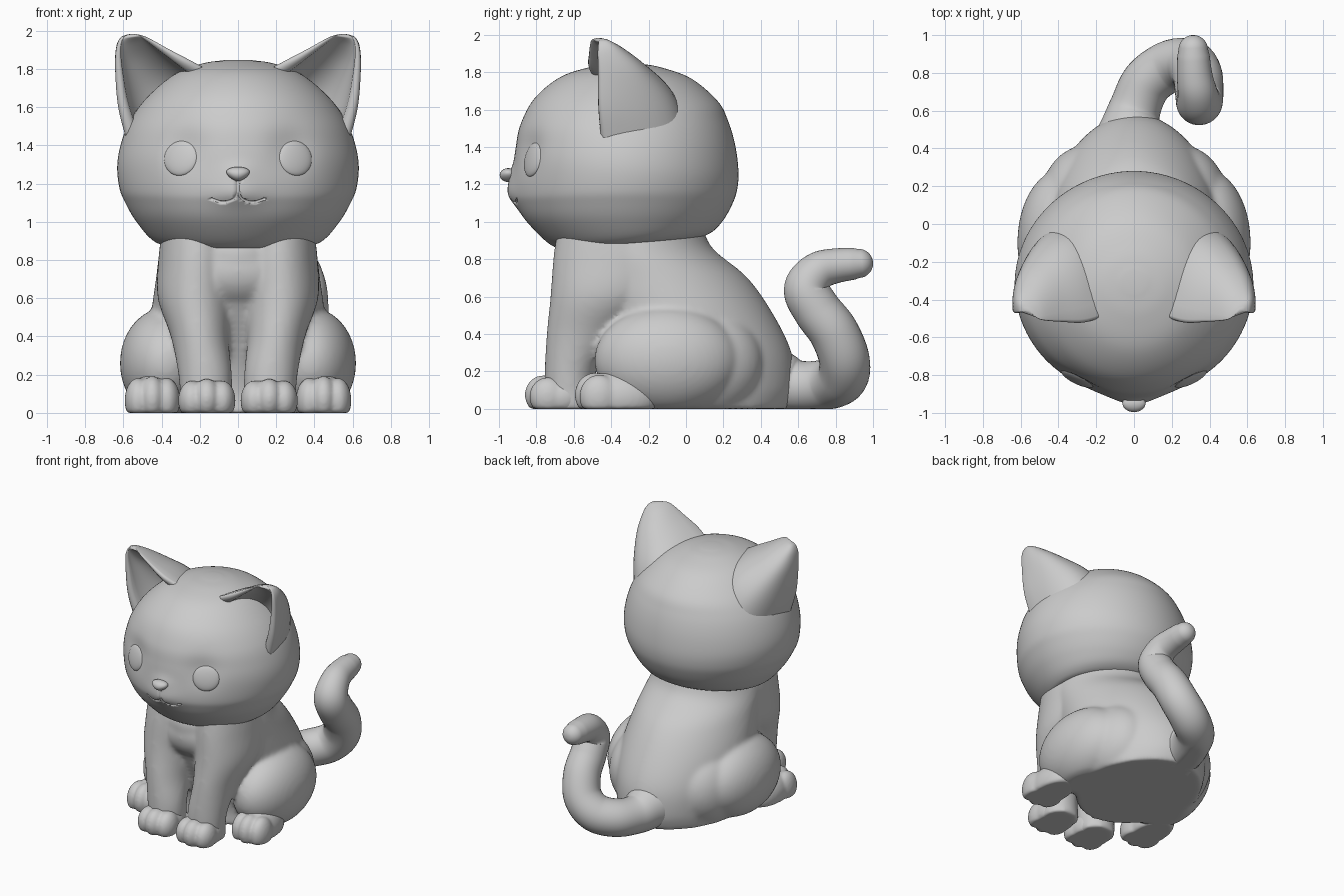
import bpy, bmesh, math
from mathutils import Vector, Matrix
from mathutils.bvhtree import BVHTree

if "Cube" in bpy.data.objects:
    bpy.data.objects.remove(bpy.data.objects["Cube"])


def spline(keys, steps):
    """Catmull-Rom interpolation through tuples of any length."""
    pts = [Vector(k) for k in keys]
    pts = [2 * pts[0] - pts[1]] + pts + [2 * pts[-1] - pts[-2]]
    out = []
    for a, b, c, d in zip(pts, pts[1:], pts[2:], pts[3:]):
        for i in range(steps):
            t = i / steps
            out.append(0.5 * (2 * b + (c - a) * t + (2 * a - 5 * b + 4 * c - d) * t * t
                              + (3 * b - a - 3 * c + d) * t ** 3))
    return out + [pts[-2]]


def loft(bm, rings):
    """Skin a list of closed rings and cap both ends."""
    vs = [[bm.verts.new(p) for p in r] for r in rings]
    n = len(vs[0])
    for a, b in zip(vs, vs[1:]):
        for i in range(n):
            bm.faces.new((a[i], a[(i + 1) % n], b[(i + 1) % n], b[i]))
    bm.faces.new(vs[0])
    bm.faces.new(vs[-1])


def oval(a, power):
    c, s = math.cos(a), math.sin(a)
    return math.copysign(abs(c) ** (2 / power), c), math.copysign(abs(s) ** (2 / power), s)


def mass(bm, keys, steps=6, n=80, power=2.0):
    """Loft of ovals; key = front y, front z, back y, back z, half width, centre x."""
    rings = []
    for yf, zf, yb, zb, w, cx in spline(keys, steps):
        ring = []
        for i in range(n):
            u, t = oval(2 * math.pi * i / n, power)
            t = 0.5 + 0.5 * t
            ring.append(Vector((cx + w * u, yf + (yb - yf) * t, zf + (zb - zf) * t)))
        rings.append(ring)
    loft(bm, rings)


def tube(bm, keys, steps=8, n=32):
    """Round tube with rounded tip; key = x, y, z, radius."""
    path = spline(keys, steps)
    end, r = path[-1].copy(), path[-1][3]
    d = (end.xyz - path[-2].xyz).normalized()
    base = end.xyz - d * r
    path = [p for p in path if (p.xyz - base).dot(d) < -.3 * r or (p.xyz - base).length > 2 * r]
    for k in range(8):
        a = k / 8 * math.pi / 2
        path.append(Vector((*(base + d * r * math.sin(a)), r * math.cos(a))))
    side, rings = Vector((1, 0.1, 0.2)), []
    for i, p in enumerate(path):
        t = (path[min(i + 1, len(path) - 1)].xyz - path[max(i - 1, 0)].xyz).normalized()
        side = (side - t * side.dot(t)).normalized()
        up = t.cross(side)
        rings.append([p.xyz + p[3] * (side * math.cos(2 * math.pi * j / n)
                                      + up * math.sin(2 * math.pi * j / n)) for j in range(n)])
    loft(bm, rings)


def ball(bm, loc, size, rot=None):
    m = Matrix.Translation(loc) @ (rot or Matrix()) @ Matrix.Diagonal((*size, 1))
    return bmesh.ops.create_uvsphere(bm, u_segments=48, v_segments=24, radius=1, matrix=m)["verts"]


def finish(bm, name, mirror=False, voxel=0, smooth=5):
    """Flatten on the ground and make the object."""
    for v in bm.verts:
        v.co.z = max(v.co.z, 0)
    bmesh.ops.recalc_face_normals(bm, faces=bm.faces)
    me = bpy.data.meshes.new(name)
    bm.to_mesh(me)
    ob = bpy.data.objects.new(name, me)
    bpy.context.collection.objects.link(ob)
    bpy.ops.object.select_all(action='DESELECT')
    ob.select_set(True)
    bpy.context.view_layer.objects.active = ob
    bpy.ops.object.shade_smooth_by_angle(angle=math.radians(60))
    if voxel:
        m = ob.modifiers.new("fuse", 'REMESH')
        m.mode, m.voxel_size, m.use_smooth_shade = 'VOXEL', voxel, True
        m = ob.modifiers.new("soften", 'SMOOTH')
        m.factor, m.iterations = 0.5, smooth
    if mirror:
        m = ob.modifiers.new("mirror", 'MIRROR')
        m.use_mirror_merge = False
    return ob


# Body: torso, chest, front legs and haunches fused together
bm = bmesh.new()
mass(bm, [(-.45, 0, .55, 0, .42, 0), (-.45, .12, .585, .12, .43, 0), (-.50, .3, .565, .3, .45, 0),
          (-.59, .5, .47, .5, .455, 0), (-.68, .7, .33, .7, .43, 0), (-.70, .85, .15, .85, .41, 0),
          (-.64, .96, .09, .96, .38, 0)], power=1.85)
ball(bm, (0, -.42, .74), (.36, .285, .23))
for s in (-1, 1):
    mass(bm, [(-.75, 0, -.48, 0, .13, .165 * s), (-.755, .2, -.48, .2, .14, .172 * s),
              (-.745, .4, -.34, .4, .152, .20 * s), (-.725, .6, -.12, .6, .2, .22 * s),
              (-.71, .8, -.05, .8, .205, .212 * s), (-.69, .95, -.1, .95, .2, .2 * s)], n=48)
    ball(bm, (.38 * s, -.10, .26), (.238, .39, .29))
    ball(bm, (.26 * s, .07, .24), (.25, .345, .31))
finish(bm, "body", voxel=.016, smooth=10)

# Paws with three toes each
for name, x, y, toe_y, size, spread, toe in (
        ("front_paws", .163, -.67, -.762, (.145, .155, .125), .078, (.072, .1, .105)),
        ("hind_paws", .448, -.36, -.49, (.13, .22, .145), .075, (.07, .105, .118))):
    bm = bmesh.new()
    ball(bm, (x, y, .06), size)
    for k in (-1, 0, 1):
        ball(bm, (x + k * spread, toe_y + .025 * abs(k), .075 - .01 * abs(k)), toe)
    finish(bm, name, mirror=True, voxel=.01, smooth=10)

# Tail, flared into the rump
bm = bmesh.new()
tube(bm, [(-.02, .40, .16, .23), (-.015, .51, .14, .17), (.005, .61, .12, .138),
          (.07, .75, .13, .135), (.19, .835, .17, .137),
          (.29, .845, .27, .135), (.335, .79, .41, .132), (.345, .70, .53, .128),
          (.345, .645, .64, .122), (.335, .70, .73, .105), (.32, .80, .765, .093),
          (.31, 1.0, .785, .078)])
finish(bm, "tail")

# Head with muzzle and nose bumps and shallow eye sockets
bm = bmesh.new()
mass(bm, [(-.40, .885, -.20, .895, .08, 0), (-.62, .862, .02, .905, .36, 0),
          (-.72, .875, .13, .94, .45, 0), (-.85, 1.0, .20, 1.01, .535, 0),
          (-.905, 1.10, .25, 1.10, .59, 0), (-.92, 1.17, .275, 1.18, .62, 0),
          (-.92, 1.30, .28, 1.28, .632, 0), (-.91, 1.4, .262, 1.415, .613, 0),
          (-.885, 1.52, .225, 1.54, .565, 0), (-.81, 1.66, .17, 1.645, .475, 0),
          (-.67, 1.775, .03, 1.765, .335, 0), (-.5, 1.83, -.13, 1.825, .19, 0),
          (-.36, 1.848, -.25, 1.847, .06, 0)], n=112, power=1.97)
for v in bm.verts:
    x, y, z = v.co
    if y < -.5:
        v.co.y -= .035 * math.exp(-(x / .13) ** 2 - ((z - 1.16) / .08) ** 2)
        v.co.y -= .015 * math.exp(-(x / .08) ** 2 - ((z - 1.26) / .05) ** 2)
        v.co.y += .028 * math.exp(-((abs(x) - .28) / .11) ** 2 - ((z - 1.38) / .12) ** 2)
bmesh.ops.recalc_face_normals(bm, faces=bm.faces)
tree = BVHTree.FromBMesh(bm)
head = finish(bm, "head")


def face(x, z):
    """Point and normal on the front of the head."""
    loc, nor, _, _ = tree.ray_cast(Vector((x, -3, z)), Vector((0, 1, 0)))
    return loc, (nor if nor.y < 0 else -nor)


# Mouth groove, cut into the head
for s in (-1, 1):
    bm = bmesh.new()
    line = [(.003, 1.215), (.003, 1.155), (.025, 1.118), (.08, 1.103), (.145, 1.122)]
    tube(bm, [(*face(x * s, z)[0], .007) for x, z in line], steps=5, n=10)
    cutter = finish(bm, "mouth_cutter")
    cutter.hide_render = True
    cutter.hide_set(True)
    m = head.modifiers.new("mouth", 'BOOLEAN')
    m.operation, m.solver, m.object = 'DIFFERENCE', 'EXACT', cutter

# Eyes: shallow domes lying on the face
bm = bmesh.new()
loc, nor = face(.30, 1.335)
ball(bm, loc - nor * .004, (.096, .095, .026), nor.to_track_quat('Z', 'Y').to_matrix().to_4x4())
finish(bm, "eyes", mirror=True)

# Nose: rounded triangle
bm = bmesh.new()
for v in ball(bm, (0, -.95, 1.25), (.058, .046, .037)):
    v.co.x *= 1 + .35 * (v.co.z - 1.25) / .037
finish(bm, "nose")

# Ears: crescent sections; key = outer rim, inner rim, back point
bm = bmesh.new()
rings = []
ear = spline([(.57, -.42, 1.38, .13, -.46, 1.78, .31, .03, 1.46),
              (.625, -.44, 1.59, .25, -.50, 1.845, .41, -.07, 1.68),
              (.642, -.45, 1.78, .365, -.505, 1.905, .51, -.22, 1.835),
              (.638, -.46, 1.90, .455, -.505, 1.955, .56, -.34, 1.93),
              (.615, -.46, 1.96, .50, -.50, 1.975, .572, -.41, 1.97),
              (.58, -.46, 1.98, .54, -.475, 1.983, .565, -.45, 1.982)], 6)
for i, k in enumerate(ear):
    outer, inner, back = Vector(k[0:3]), Vector(k[3:6]), Vector(k[6:9])
    mid, u = (outer + inner) / 2, (outer - inner) / 2
    v, s = back - mid, i / (len(ear) - 1)
    hollow = .55 * max(0, 1 - (s / .8) ** 3)
    lip = [(.98, -.035), (.92, -.06), (.84, -.06), (.77, -.035)]
    shape = [oval(math.pi * j / 24, 2.3) for j in range(25)]
    shape += [(-a, b) for a, b in lip]
    for j in range(21):
        a = math.pi * (1 - j / 20)
        shape.append((.73 * math.cos(a), hollow * math.sin(a)))
    shape += lip[::-1]
    rings.append([mid + u * a + v * b for a, b in shape])
loft(bm, rings)
finish(bm, "ears", mirror=True)
